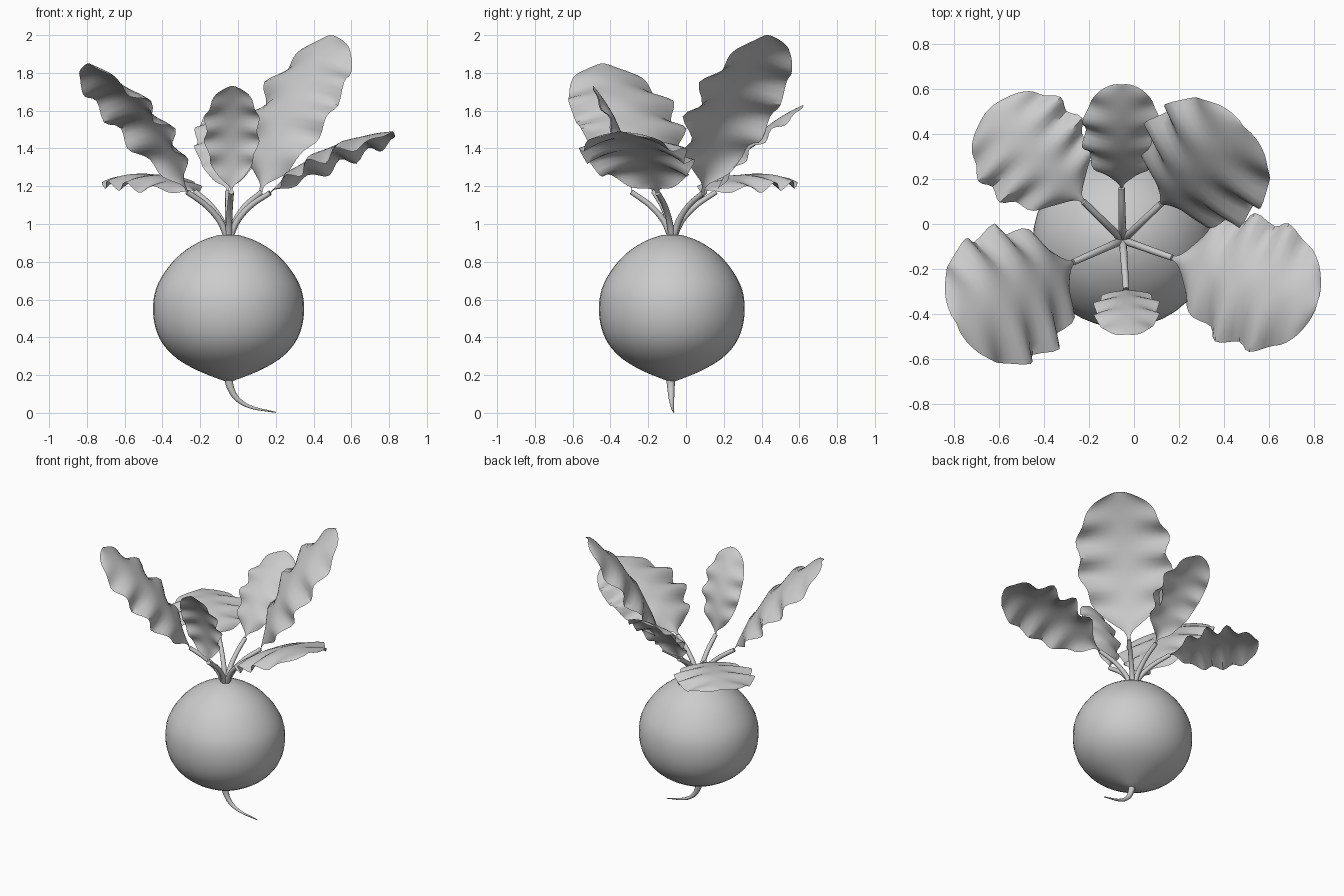
import bpy, bmesh, math
from mathutils import Vector

if "Cube" in bpy.data.objects:
    bpy.data.objects.remove(bpy.data.objects["Cube"])

grey = bpy.data.materials.new("plain_grey")
grey.diffuse_color = (0.6, 0.6, 0.6, 1)
grey.use_nodes = True
grey.node_tree.nodes["Principled BSDF"].inputs["Base Color"].default_value = grey.diffuse_color


def finish(bm, name, closed=True):
    if closed:
        bmesh.ops.recalc_face_normals(bm, faces=bm.faces[:])
    me = bpy.data.meshes.new(name)
    bm.to_mesh(me)
    bm.free()
    ob = bpy.data.objects.new(name, me)
    bpy.context.collection.objects.link(ob)
    me.materials.append(grey)
    bpy.ops.object.select_all(action='DESELECT')
    ob.select_set(True)
    bpy.context.view_layer.objects.active = ob
    bpy.ops.object.shade_smooth_by_angle(angle=math.radians(50))
    return ob


def loft(name, rings):
    """Skin closed rings of points and cap both ends."""
    bm = bmesh.new()
    rows = [[bm.verts.new(p) for p in r] for r in rings]
    n = len(rows[0])
    for a, b in zip(rows, rows[1:]):
        for i in range(n):
            bm.faces.new((a[i], a[(i + 1) % n], b[(i + 1) % n], b[i]))
    bm.faces.new(rows[0])
    bm.faces.new(rows[-1])
    return finish(bm, name)


def smooth_path(pts, steps=6):
    """Catmull-Rom through the points."""
    pts = [Vector(p) for p in pts]
    pts = [pts[0] * 2 - pts[1]] + pts + [pts[-1] * 2 - pts[-2]]
    out = []
    for i in range(1, len(pts) - 2):
        p0, p1, p2, p3 = pts[i - 1:i + 3]
        for s in range(steps):
            t = s / steps
            out.append(0.5 * (2 * p1 + (p2 - p0) * t + (2 * p0 - 5 * p1 + 4 * p2 - p3) * t * t
                              + (3 * p1 - p0 - 3 * p2 + p3) * t ** 3))
    return out + [pts[-2]]


def tube(name, pts, r0, r1, side, n=10):
    path = smooth_path(pts)
    side = Vector(side).normalized()
    rings = []
    for i, p in enumerate(path):
        tan = (path[min(i + 1, len(path) - 1)] - path[max(i - 1, 0)]).normalized()
        up = side.cross(tan).normalized()
        r = r0 + (r1 - r0) * i / (len(path) - 1)
        rings.append([p + r * (math.cos(k * math.tau / n) * side + math.sin(k * math.tau / n) * up)
                      for k in range(n)])
    return loft(name, rings)


# Bulb: lathe profile (radius, height)
CX, CY = -0.05, -0.075
profile = [(0.012, 0.165), (0.15, 0.218), (0.27, 0.285), (0.348, 0.365), (0.388, 0.455), (0.4, 0.555),
           (0.385, 0.655), (0.335, 0.75), (0.255, 0.84), (0.15, 0.908), (0.05, 0.943)]
rings = []
for q in smooth_path([(r, z, 0) for r, z in profile], 3):
    rings.append([Vector((CX + q.x * math.cos(a), CY + q.x * 0.965 * math.sin(a), q.y))
                  for a in (k * math.tau / 40 for k in range(40))])
loft("bulb", rings)

# Root tail
tube("root_tail", [(CX, -0.08, 0.2), (-0.042, -0.08, 0.14), (-0.005, -0.077, 0.075),
                   (0.07, -0.072, 0.03), (0.2, -0.065, 0.003)], 0.026, 0.003, (0, 1, 0))

# Leaf half-width along the length
WIDTH = smooth_path([(0, 0.03, 0), (0.05, 0.1, 0), (0.13, 0.48, 0), (0.28, 0.82, 0), (0.45, 0.98, 0),
                     (0.65, 1.0, 0), (0.82, 0.87, 0), (0.93, 0.6, 0), (0.98, 0.34, 0), (1, 0.12, 0)], 5)


def leaf(name, base, tip, half):
    base, tip = Vector(base), Vector(tip)
    axis = tip - base
    side = Vector((0, 0, 1)).cross(axis).normalized()
    ctrl = (base + tip) / 2 + axis.cross(side) * 0.19
    bm = bmesh.new()
    rows = []
    m = 14
    for q in WIDTH:
        u = q.x
        p = base * (1 - u) ** 2 + ctrl * 2 * u * (1 - u) + tip * u * u
        tan = ((ctrl - base) * (1 - u) + (tip - ctrl) * u).normalized()
        nor = tan.cross(side)
        # rippled edges that droop below the midrib
        wave = math.cos(math.tau * 4.2 * u + 0.6) * math.sin(math.pi * min(1, u * 1.02)) ** 0.6
        row = []
        for j in range(m + 1):
            v = 2 * j / m - 1
            w = half * q.y * (1 + 0.07 * wave)
            lift = half * (0.11 * wave * abs(v) ** 1.5 - 0.25 * q.y * v * v)
            row.append(bm.verts.new(p + side * v * w + nor * lift))
        rows.append(row)
    for a, b in zip(rows, rows[1:]):
        for j in range(m):
            bm.faces.new((a[j], b[j], b[j + 1], a[j + 1]))
    bm.normal_update()
    if sum(f.normal.z for f in bm.faces) < 0:
        bmesh.ops.reverse_faces(bm, faces=bm.faces[:])
    finish(bm, name, closed=False)


# Stem end, leaf tip, leaf half-width
LEAVES = {
    "back": ((-0.055, 0.16, 1.17), (-0.055, 0.62, 1.63), 0.168),
    "back_right": ((0.12, 0.09, 1.165), (0.49, 0.43, 2.0), 0.3),
    "right": ((0.17, -0.15, 1.165), (0.815, -0.35, 1.49), 0.285),
    "front": ((-0.035, -0.29, 1.17), (-0.03, -0.49, 1.73), 0.14),
    "left": ((-0.27, -0.17, 1.17), (-0.79, -0.44, 1.85), 0.3),
    "back_left": ((-0.225, 0.1, 1.17), (-0.645, 0.51, 1.24), 0.25),
}
root = Vector((CX, -0.072, 0.93))
for name, (end, tip, half) in LEAVES.items():
    end = Vector(end)
    d = Vector((end.x - root.x, end.y - root.y, 0))
    pts = [root + d * f + Vector((0, 0, h)) for f, h in ((0.03, 0), (0.22, 0.09), (0.55, 0.17))] + [end]
    tube(name + "_stem", pts, 0.018, 0.014, Vector((-d.y, d.x, 0)))
    leaf(name + "_leaf", end, tip, half)
